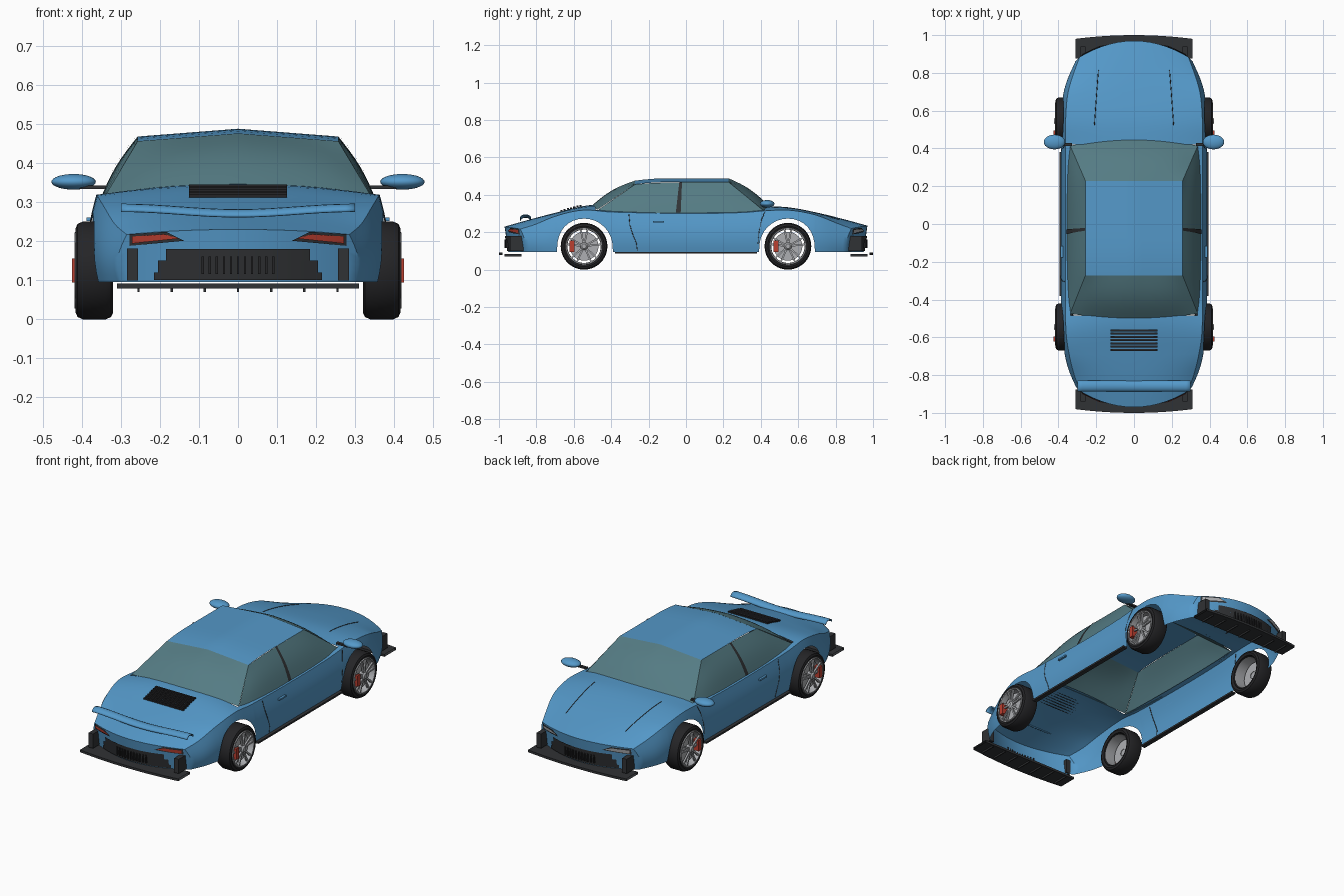
import bpy, bmesh, math
from mathutils import Matrix, Vector

if "Cube" in bpy.data.objects:
    bpy.data.objects.remove(bpy.data.objects["Cube"])


def material(name, rgb):
    m = bpy.data.materials.new(name)
    m.diffuse_color = (*rgb, 1)
    m.use_nodes = True
    m.node_tree.nodes["Principled BSDF"].inputs["Base Color"].default_value = m.diffuse_color
    return m


BLUE = material("blue paint", (0.09, 0.32, 0.59))
GLASS = material("tinted glass", (0.09, 0.20, 0.23))
DARK = material("dark trim", (0.03, 0.032, 0.035))
RUBBER = material("rubber", (0.018, 0.018, 0.02))
RED = material("red", (0.5, 0.05, 0.03))
METAL = material("alloy", (0.42, 0.43, 0.45))


def finish(name, bm, mat, angle=35):
    bmesh.ops.remove_doubles(bm, verts=bm.verts, dist=0.0003)
    bmesh.ops.recalc_face_normals(bm, faces=bm.faces)
    me = bpy.data.meshes.new(name)
    bm.to_mesh(me)
    bm.free()
    ob = bpy.data.objects.new(name, me)
    bpy.context.collection.objects.link(ob)
    me.materials.append(mat)
    bpy.ops.object.select_all(action='DESELECT')
    ob.select_set(True)
    bpy.context.view_layer.objects.active = ob
    bpy.ops.object.shade_smooth_by_angle(angle=math.radians(angle))
    return ob


def grid(bm, fn, us, vs, skip=lambda u, v: False):
    rows = [[bm.verts.new(fn(u, v)) for v in vs] for u in us]
    for i in range(len(us) - 1):
        for j in range(len(vs) - 1):
            if not skip((us[i] + us[i + 1]) / 2, (vs[j] + vs[j + 1]) / 2):
                bm.faces.new((rows[i][j], rows[i + 1][j], rows[i + 1][j + 1], rows[i][j + 1]))


def add_box(bm, c, size, rot=Matrix()):
    bmesh.ops.create_cube(bm, size=1, matrix=Matrix.Translation(c) @ rot @ Matrix.Diagonal((*size, 1)))


def lin(a, b, n):
    return [a + (b - a) * i / n for i in range(n + 1)]


def spline(pts):
    # smooth curve through (y, value) pairs
    def f(y):
        i = max(0, min(len(pts) - 2, sum(p[0] <= y for p in pts) - 1))
        slope = lambda k: ((pts[min(k + 1, len(pts) - 1)][1] - pts[max(k - 1, 0)][1]) /
                           (pts[min(k + 1, len(pts) - 1)][0] - pts[max(k - 1, 0)][0]))
        (a, p), (b, q) = pts[i], pts[i + 1]
        h = b - a
        t = (y - a) / h
        return (p * (2*t**3 - 3*t*t + 1) + q * (3*t*t - 2*t**3)
                + h * slope(i) * (t**3 - 2*t*t + t) + h * slope(i + 1) * (t**3 - t*t))
    return f


# Body shape: centre line height, shoulder height, shoulder half width
END, ARCH, AXLE = 0.97, 0.153, 0.545
centre = spline([(-.97, .23), (-.9, .25), (-.78, .283), (-.67, .311), (-.56, .338), (-.48, .347),
                 (0, .345), (.43, .338), (.55, .333), (.7, .305), (.85, .268), (.97, .235)])
shoulder = spline([(-.97, .217), (-.85, .243), (-.7, .288), (-.55, .318), (-.4, .308), (0, .30),
                   (.3, .305), (.43, .315), (.55, .318), (.7, .293), (.85, .25), (.97, .22)])
width = spline([(-.97, .285), (-.85, .315), (-.7, .343), (-.55, .361), (0, .362), (.43, .362),
                (.55, .362), (.7, .35), (.85, .318), (.97, .288)])


def bend(s, x):
    k = max(0, (abs(s) - .6) / .37) ** 2
    return s - math.copysign(.1 * k * (x / .31) ** 2, s)


def bottom(s):
    d = abs(abs(s) - AXLE) / ARCH
    return .095 if d > 1.0005 else .12 + ARCH * math.sqrt(max(0, 1 - d * d))


def side_x(s, z):
    h = (shoulder(s) - z) / (shoulder(s) - .095)
    return width(s) + .024 * math.sin(math.pi * .8 * h)


def tuck(s, t):
    return math.copysign(.02 * t * max(0, (abs(s) - .8) / .17), s)


def side(s, t):
    z = shoulder(s) + (bottom(s) - shoulder(s)) * t
    x = side_x(s, z)
    return x, bend(s, x) - tuck(s, t), z


def deck(s, u):
    x = u * width(s)
    return x, bend(s, x), shoulder(s) + (centre(s) - shoulder(s)) * (1 - u ** 2.2)


def cap(e):
    def f(u, t):
        top = deck(e, u)[2]
        x = u * side(e, t)[0]
        return x, bend(e, x) - tuck(e, t), top + (.095 - top) * t
    return f


arch = [AXLE - ARCH * math.cos(math.pi * i / 16) for i in range(17)]
half = lin(0, .36, 9)[1:] + [AXLE - ARCH - .001] + arch + [AXLE + ARCH + .001] + lin(.72, END, 8)
stations = sorted([-s for s in half] + [0, .42, -.485] + half)
us, ts = [0, .15, .3, .45, .6, .75, .85, .93, 1], lin(0, 1, 8)

# Body shell, open underneath and at the cabin
bm = bmesh.new()
for sx in (1, -1):
    m = lambda f: lambda a, b: (lambda p: (sx * p[0], p[1], p[2]))(f(a, b))
    grid(bm, m(deck), stations, us, lambda s, u: u < .93 and -.485 < s < .42)
    grid(bm, m(side), stations, ts)
    for e in (-END, END):
        grid(bm, m(cap(e)), us, ts)
finish("body_shell", bm, BLUE)

# Roof panel
bm = bmesh.new()
grid(bm, lambda x, y: (x, y, .488 - .078 * abs(x) - .012 * max(0, (-y - .1) / .17) ** 2),
     lin(-.257, .257, 12), lin(-.272, .228, 10))
finish("roof", bm, BLUE)

# Windows: ruled surfaces from roof edge down to the belt
def end_glass(top, base):
    def f(u, v):
        a = Vector((.257 * u, top[0], top[1] - .02 * abs(u)))
        b = Vector((.338 * u, base[0] - base[2] * u * u, base[1] - .025 * u * u))
        return a.lerp(b, v) + Vector((0, math.copysign(.008, top[0]), .014)) * math.sin(math.pi * v) * (1 - u**4)
    return f


def side_glass(sx):
    def f(w, v):
        a = Vector((.257, -.272 + .5 * w, .468 - .012 * (1 - w) ** 4))
        bow = 1 - (2 * w - 1) ** 4
        b = Vector((.338 + .016 * bow, -.475 + .89 * w, .316 - .012 * bow))
        p = a.lerp(b, v) + Vector((.008, 0, .004)) * math.sin(math.pi * v) * bow
        return sx * p.x, p.y, p.z
    return f


for name, f, a in (("windscreen", end_glass((.228, .488), (.445, .338, .03)), -1),
                   ("rear_window", end_glass((-.272, .476), (-.50, .345, -.025)), -1),
                   ("right_windows", side_glass(1), 0), ("left_windows", side_glass(-1), 0)):
    bm = bmesh.new()
    grid(bm, f, lin(a, 1, 16), lin(0, 1, 8))
    finish(name, bm, GLASS)


# Thin lines: door seams, bonnet creases, pillars
def line(name, pts, r, mat=DARK):
    cu = bpy.data.curves.new(name, 'CURVE')
    cu.dimensions, cu.bevel_depth, cu.bevel_resolution = '3D', r, 1
    sp = cu.splines.new('POLY')
    sp.points.add(len(pts) - 1)
    for p, q in zip(sp.points, pts):
        p.co = (*q, 1)
    ob = bpy.data.objects.new(name, cu)
    bpy.context.collection.objects.link(ob)
    cu.materials.append(mat)


for sx, n in ((1, "right"), (-1, "left")):
    for door, path in (("rear", [(-.305, .295), (-.3, .24), (-.285, .19), (-.265, .14), (-.26, .1)]),
                       ("front", [(.42, .305), (.405, .27), (.39, .2), (.385, .14)])):
        line(n + "_door_seam_" + door, [(sx * side_x(y, z), y, z) for y, z in path], .002)
    line(n + "_bonnet_crease", [(sx * x, bend(y, x), deck(y, x / width(y))[2]) for y in lin(.52, .83, 8)
                                for x in [.21 - .07 * (y - .52)]], .002)
    # centre pillar
    bm = bmesh.new()
    g = side_glass(sx)
    grid(bm, lambda w, v: Vector(g(w, v)) + Vector((sx * .003, 0, .002)), [.473, .487, .502], lin(0, 1, 8))
    finish(n + "_centre_pillar", bm, DARK)
    # sill, handle, mirror stalk
    for part, c, size, mat in (("_sill", (.382, 0, .09), (.026, .76, .01), DARK),
                               ("_door_handle", (.382, -.147, .256), (.012, .06, .009), BLUE),
                               ("_mirror_stalk", (.367, .42, .338), (.075, .016, .01), DARK)):
        bm = bmesh.new()
        add_box(bm, (sx * c[0], c[1], c[2]), size)
        finish(n + part, bm, mat)
    bm = bmesh.new()
    bmesh.ops.create_uvsphere(bm, u_segments=24, v_segments=14, radius=1, matrix=Matrix.Translation(
        (sx * .421, .434, .352)) @ Matrix.Diagonal((.057, .039, .02, 1)))
    finish(n + "_mirror", bm, BLUE, 60)


# Wheels
def lathe(name, prof, pos, sx, mat):
    bm = bmesh.new()
    grid(bm, lambda a, k: (sx * prof[k][1], pos + prof[k][0] * math.cos(a), .125 + prof[k][0] * math.sin(a)),
         lin(0, math.tau, 40), list(range(len(prof))))
    finish(name, bm, mat)


for sx in (1, -1):
    for y, n in ((-AXLE, "rear"), (AXLE, "front")):
        n += "_right_" if sx > 0 else "_left_"
        lathe(n + "tyre", [(.095, .325), (.108, .32), (.119, .325), (.125, .338), (.125, .398),
                           (.119, .411), (.108, .416), (.098, .412), (.095, .325)], y, sx, RUBBER)
        lathe(n + "rim", [(.099, .414), (.097, .419), (.091, .418), (.089, .40), (.089, .33)], y, sx, METAL)
        lathe(n + "brake_disc", [(0, .392), (.077, .392), (.077, .384), (0, .384)], y, sx, METAL)
        bm = bmesh.new()
        for i in range(5):
            for off in (-.2, .2):
                a = math.tau * i / 5 + off + math.pi / 2
                r = Matrix.Rotation(a, 4, 'X')
                c = r @ Vector((sx * .411, .052, 0))
                add_box(bm, (c.x, y + c.y, .125 + c.z), (.01, .08, .009), r)
        finish(n + "spokes", bm, METAL)
        lathe(n + "hub", [(0, .424), (.012, .424), (.02, .416), (.02, .38)], y, sx, METAL)
        bm = bmesh.new()
        add_box(bm, (sx * .407, y - .064, .125), (.036, .026, .062))
        finish(n + "brake_caliper", bm, RED)


# Bumper details following the curved end faces
def end_panel(bm, e, quad, off=.005):
    (xa, za), (xb, zb), (xc, zc), (xd, zd) = quad
    def f(u, v):
        x = (xa + (xb - xa) * u) * (1 - v) + (xd + (xc - xd) * u) * v
        z = (za + (zb - za) * u) * (1 - v) + (zd + (zc - zd) * u) * v
        return x, e * (END + off - .1 * (x / .31) ** 2 - .02 * (.225 - z) / .13), z
    grid(bm, f, lin(0, 1, 12), [0, .5, 1])


for e, n, lamp in ((-1, "rear", RED), (1, "front", METAL)):
    bm = bmesh.new()
    for z0, z1, w in ((.1, .12, .215), (.12, .15, .205), (.15, .18, .185)):
        end_panel(bm, e, [(-w, z0), (w, z0), (w, z1), (-w, z1)])
    finish(n + "_grille", bm, DARK)
    bm = bmesh.new()
    for i in range(11):
        x = (i - 5) * .018
        add_box(bm, (x, e * (.963 - .1 * (x / .31) ** 2), .138), (.006, .014, .045))
    finish(n + "_grille_slats", bm, RUBBER)
    for sx in (1, -1):
        s = "_right" if sx > 0 else "_left"
        bm = bmesh.new()
        add_box(bm, (sx * .27, e * .905, .14), (.028, .07, .082))
        finish(n + s + "_bumper_vent", bm, DARK)
        for part, grow, off, mat in (("_lamp_surround", .006, .004, DARK), ("_lamp", 0, .008, lamp)):
            bm = bmesh.new()
            end_panel(bm, e, [(sx * (.15 - grow * 2), .207 - grow), (sx * (.272 + grow), .194 - grow),
                              (sx * (.272 + grow), .212 + grow), (sx * (.19 - grow), .218 + grow)], off)
            finish(n + s + part, bm, mat)
    # lower lip with fins
    bm = bmesh.new()
    for z in (.079, .092):
        grid(bm, lambda x, v: (x, e * (.875 + (.125 - .02 * (x / .31) ** 2) * v), z), lin(-.31, .31, 16), [0, 1])
    for v in (0, 1):
        grid(bm, lambda x, z: (x, e * (.875 + (.125 - .02 * (x / .31) ** 2) * v), z), lin(-.31, .31, 16), [.079, .092])
    for i in range(7):
        add_box(bm, ((i - 3) * .085, e * .925, .077), (.006, .09, .014))
    finish(n + "_lower_lip", bm, DARK)

# Rear wing: arched strip, tips higher than the middle
bm = bmesh.new()
grid(bm, lambda x, a: (x, -.858 - .03 * math.cos(a), .262 + .014 * (1 - math.cos(math.pi * x / .3)) / 2
                       + .02 * math.sin(a)), lin(-.3, .3, 24), lin(0, math.pi, 8))
wing = finish("rear_wing", bm, BLUE)
wing.modifiers.new("thickness", 'SOLIDIFY').thickness = .005

# Engine cover louvres
bm = bmesh.new()
for i in range(7):
    y = -.563 - i * .0172
    add_box(bm, (0, y, centre(y) + .004), (.25, .011, .008))
finish("engine_louvres", bm, RUBBER)
